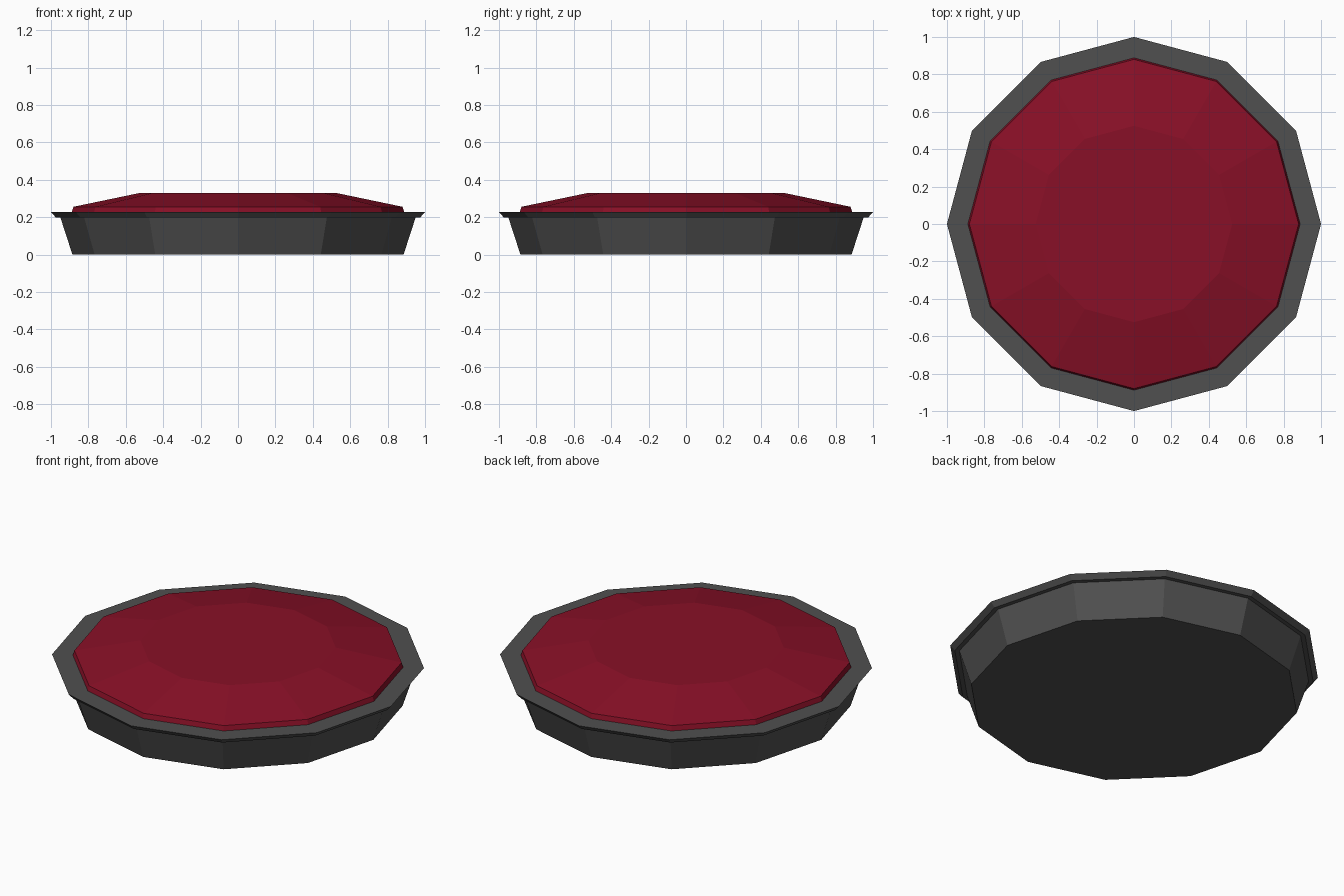
import bpy, bmesh
from math import cos, sin, tau

if "Cube" in bpy.data.objects:
    bpy.data.objects.remove(bpy.data.objects["Cube"])

SIDES = 12


def lathe(name, profile, color):
    """Closed faceted solid of revolution from (radius, height) points, bottom to top."""
    bm = bmesh.new()
    rings = [[bm.verts.new((r * cos(tau * i / SIDES), r * sin(tau * i / SIDES), z))
              for i in range(SIDES)] for r, z in profile]
    for low, high in zip(rings, rings[1:]):
        for i in range(SIDES):
            j = (i + 1) % SIDES
            bm.faces.new((low[i], low[j], high[j], high[i]))
    bm.faces.new(rings[0][::-1])
    bm.faces.new(rings[-1])
    mesh = bpy.data.meshes.new(name)
    bm.to_mesh(mesh)
    bm.free()
    mat = bpy.data.materials.new(name + "_color")
    mat.diffuse_color = (*color, 1)
    mat.use_nodes = True
    mat.node_tree.nodes["Principled BSDF"].inputs["Base Color"].default_value = mat.diffuse_color
    mesh.materials.append(mat)
    obj = bpy.data.objects.new(name, mesh)
    bpy.context.collection.objects.link(obj)
    return obj


# Tapered pan with an overhanging rim
lathe("pan", [(0.885, 0), (0.95, 0.2), (0.975, 0.2), (1.0, 0.228), (0.88, 0.228)],
      (0.08, 0.08, 0.08))

# Domed red filling with a flat top
lathe("filling", [(0.89, 0.222), (0.88, 0.256), (0.525, 0.33)], (0.25, 0.005, 0.02))
